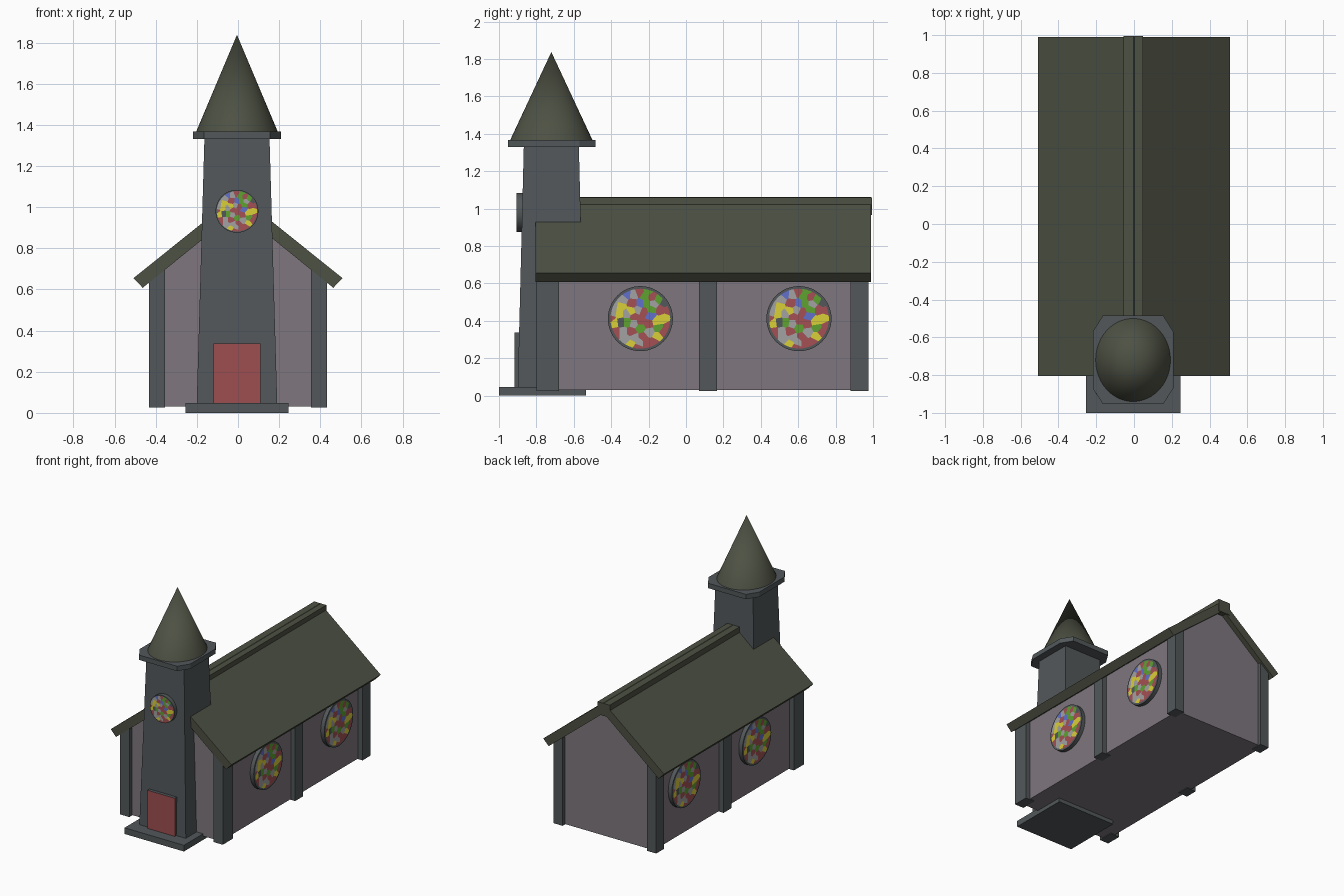
import bpy, bmesh, math, random
from mathutils import Vector

cube = bpy.data.objects.get("Cube")
if cube:
    bpy.data.objects.remove(cube, do_unlink=True)


def material(name, rgb):
    m = bpy.data.materials.new(name)
    m.use_nodes = True
    m.diffuse_color = (*rgb, 1)
    m.node_tree.nodes["Principled BSDF"].inputs["Base Color"].default_value = (*rgb, 1)
    return m


STONE = material("grey stone", (0.085, 0.097, 0.102))
WALL = material("mauve plaster", (0.21, 0.185, 0.21))
ROOF = material("olive roof", (0.075, 0.082, 0.056))
DOOR = material("red door", (0.34, 0.078, 0.08))
GLASS = {
    "r": material("red glass", (0.37, 0.08, 0.085)),
    "s": material("silver glass", (0.36, 0.36, 0.36)),
    "g": material("green glass", (0.11, 0.36, 0.03)),
    "b": material("blue glass", (0.12, 0.16, 0.6)),
    "y": material("yellow glass", (0.7, 0.62, 0.04)),
    "d": STONE,
}


def add(name, bm, mats, smooth=False):
    bmesh.ops.recalc_face_normals(bm, faces=bm.faces)
    me = bpy.data.meshes.new(name)
    bm.to_mesh(me)
    bm.free()
    for m in mats:
        me.materials.append(m)
    ob = bpy.data.objects.new(name, me)
    bpy.context.collection.objects.link(ob)
    if smooth:
        bpy.ops.object.select_all(action="DESELECT")
        bpy.context.view_layer.objects.active = ob
        ob.select_set(True)
        bpy.ops.object.shade_smooth_by_angle(angle=math.radians(40))
    return ob


def prism(name, pts, axis, a, b, mat, smooth=False):
    """Extrude a flat outline along one axis from a to b."""
    bm = bmesh.new()
    k = "xyz".index(axis)

    def place(p, d):
        c = list(p)
        c.insert(k, d)
        return bm.verts.new(c)

    f = bm.faces.new([place(p, a) for p in pts])
    ext = bmesh.ops.extrude_face_region(bm, geom=[f])["geom"]
    step = Vector([b - a if i == k else 0 for i in range(3)])
    bmesh.ops.translate(bm, vec=step, verts=[v for v in ext if isinstance(v, bmesh.types.BMVert)])
    return add(name, bm, [mat], smooth)


def box(name, x0, x1, y0, y1, z0, z1, mat):
    return prism(name, [(x0, y0), (x1, y0), (x1, y1), (x0, y1)], "z", z0, z1, mat)


def circle(u, v, r, n=48):
    return [(u + r * math.cos(i * math.tau / n), v + r * math.sin(i * math.tau / n)) for i in range(n)]


# Nave body with gable ends
prism("nave_walls", [(-0.395, 0.03), (0.395, 0.03), (0.395, 0.675), (0, 0.995), (-0.395, 0.675)],
      "y", -0.77, 0.95, WALL)

# Roof slopes and buttresses on both sides
for side, s in (("left", 1), ("right", -1)):
    prism(side + "_roof_slope", [(0, 1.062), (s * 0.508, 0.655), (s * 0.463, 0.608), (0, 0.983)],
          "y", -0.805, 0.99, ROOF)
    for spot, y0, y1 in (("front", -0.8, -0.68), ("middle", 0.07, 0.165), ("back", 0.88, 0.975)):
        prism(f"{side}_{spot}_buttress",
              [(s * 0.355, 0.025), (s * 0.432, 0.025), (s * 0.432, 0.645), (s * 0.355, 0.71)],
              "y", y0, y1, STONE)
box("ridge_beam", -0.055, 0.048, -0.6, 0.995, 0.965, 1.06, ROOF)

# Tapered tower
CX, CY = -0.005, -0.72
bm = bmesh.new()
rings = []
for hx, hy, z in ((0.196, 0.18, 0.03), (0.158, 0.147, 1.34)):
    rings.append([bm.verts.new((CX + sx * hx, CY + sy * hy, z))
                  for sx, sy in ((-1, -1), (1, -1), (1, 1), (-1, 1))])
for i in range(4):
    j = (i + 1) % 4
    bm.faces.new((rings[0][i], rings[0][j], rings[1][j], rings[1][i]))
for r in rings:
    bm.faces.new(r)
add("tower", bm, [STONE])

# Chamfered cornice and spire
octagon = [(-0.16, -0.233), (0.16, -0.233), (0.213, -0.15), (0.213, 0.15),
           (0.16, 0.235), (-0.16, 0.235), (-0.213, 0.15), (-0.213, -0.15)]
prism("tower_cornice", [(CX + x, CY + y) for x, y in octagon], "z", 1.33, 1.367, STONE)
bm = bmesh.new()
bmesh.ops.create_cone(bm, cap_ends=True, segments=48, radius1=1, radius2=0, depth=1)
bmesh.ops.scale(bm, vec=(0.2, 0.222, 0.475), verts=bm.verts)
bmesh.ops.translate(bm, vec=(CX, CY, 1.6), verts=bm.verts)
add("spire", bm, [ROOF], smooth=True)

# Doorstep and door
box("doorstep", -0.255, 0.245, -1, -0.535, 0, 0.047, STONE)
door = box("door", -0.12, 0.11, -0.917, -0.86, 0.045, 0.337, STONE)
door.data.materials.append(DOOR)
for f in door.data.polygons:
    if f.normal.y < -0.9:
        f.material_index = 1

# Stained glass: a unit disc cut into cells around coloured seeds
random.seed(4)
seeds = [(0.33, 0.1, "b"), (0, 0.5, "b"), (0.7, 0.3, "r"), (-0.6, 0.65, "s"), (-0.3, 0.25, "y"),
         (-0.7, 0.15, "y"), (0.15, 0.75, "g"), (0.6, -0.3, "g"), (-0.3, -0.45, "r"), (0, -0.1, "r"),
         (0.8, 0, "y"), (-0.45, -0.1, "g"), (0.3, -0.45, "s"), (0.2, -0.8, "r"), (0.45, 0.5, "s")]
while len(seeds) < 52:
    a, r = random.uniform(0, math.tau), math.sqrt(random.random())
    x, y = r * math.cos(a), r * math.sin(a)
    if all(math.hypot(x - p[0], y - p[1]) > 0.19 for p in seeds):
        seeds.append((x, y, random.choice("rrrrrrssssgggyybbd")))
keys = list(GLASS)
bm = bmesh.new()
for x, y, key in seeds:
    cell = bmesh.new()
    cell.faces.new([cell.verts.new((u, 0, v)) for u, v in circle(0, 0, 1)])
    here = Vector((x, 0, y))
    for ox, oy, _ in seeds:
        other = Vector((ox, 0, oy))
        if other != here:
            bmesh.ops.bisect_plane(cell, geom=cell.verts[:] + cell.edges[:] + cell.faces[:],
                                   plane_co=(here + other) / 2, plane_no=other - here, clear_outer=True)
    for f in cell.faces:
        face = bm.faces.new([bm.verts.new(v.co) for v in f.verts])
        face.material_index = keys.index(key)
    cell.free()
for f in bm.faces:
    f.normal_update()
    if f.normal.y > 0:
        f.normal_flip()
pane = bpy.data.meshes.new("stained_glass")
bm.to_mesh(pane)
bm.free()
for m in GLASS.values():
    pane.materials.append(m)


def glass(name, loc, radius, turn):
    ob = bpy.data.objects.new(name, pane)
    ob.location, ob.scale = loc, (radius, radius, radius)
    ob.rotation_euler.z = turn
    bpy.context.collection.objects.link(ob)


# Round windows: stone rim with a pane on its face
prism("tower_window_rim", circle(CX, 0.98, 0.104), "y", -0.905, -0.85, STONE, True)
glass("tower_window_glass", (CX, -0.907, 0.98), 0.098, 0)
for side, s in (("left", 1), ("right", -1)):
    for spot, y in (("front", -0.244), ("back", 0.604)):
        prism(f"{side}_{spot}_window_rim", circle(y, 0.412, 0.174), "x", s * 0.38, s * 0.425, STONE, True)
        glass(f"{side}_{spot}_window_glass", (s * 0.427, y, 0.412), 0.16, s * math.pi / 2)
